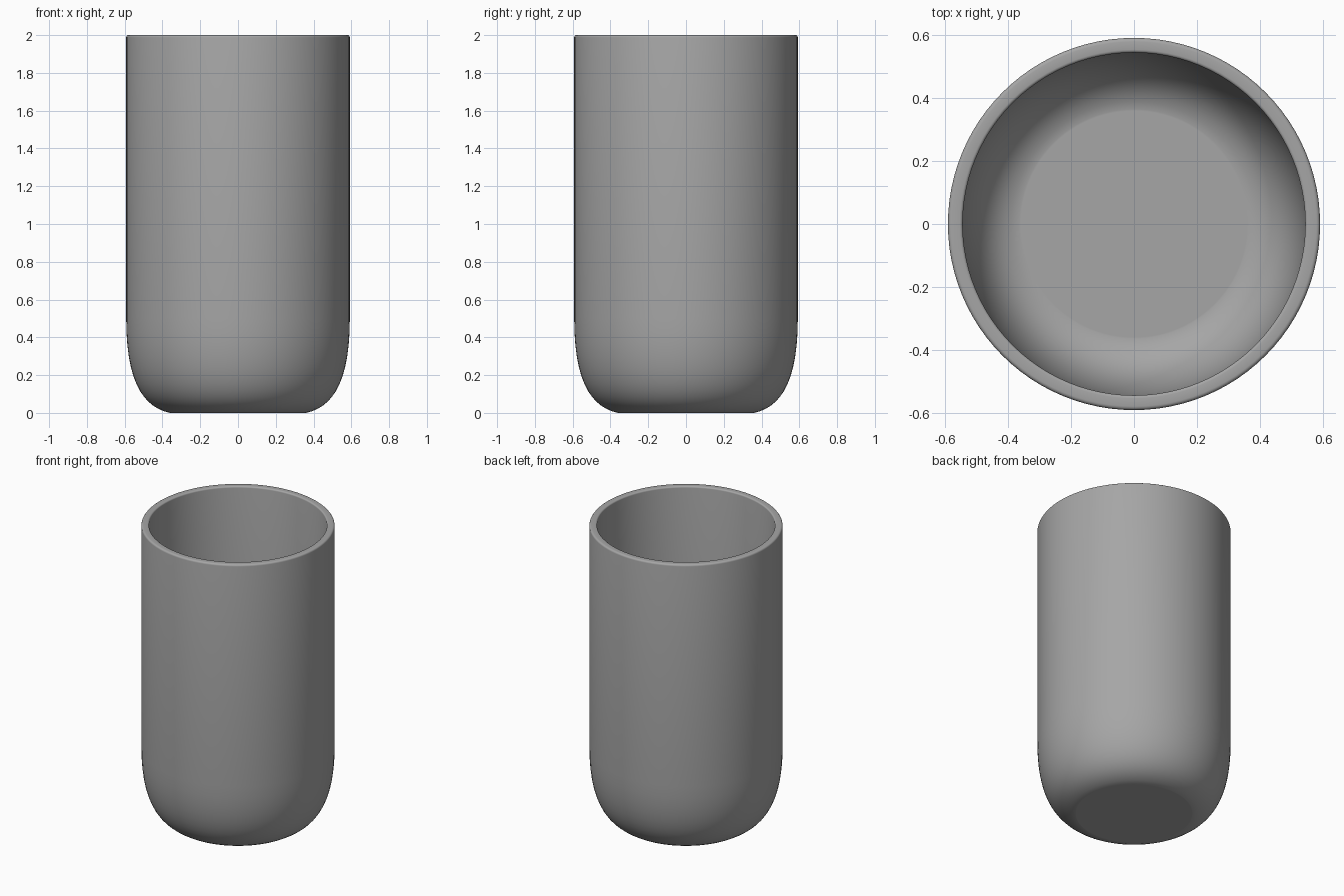
import bpy, bmesh, math
from mathutils import Vector
from mathutils.geometry import interpolate_bezier

cube = bpy.data.objects.get("Cube")
if cube:
    bpy.data.objects.remove(cube)

SEGMENTS = 96
HEIGHT = 2.0
OUTER, INNER = 0.592, 0.545
BEVEL = 0.012


def bend(start, handle_a, handle_b, end, steps=14):
    """Points (radius, height) along a Bezier curve."""
    pts = [Vector((x, 0, z)) for x, z in (start, handle_a, handle_b, end)]
    return [(p.x, p.z) for p in interpolate_bezier(*pts, steps)]


def arc(cx, cz, radius, start, end, steps=4):
    """Points on a small rounded edge, angles in degrees."""
    angles = [math.radians(start + (end - start) * i / steps) for i in range(steps + 1)]
    return [(cx + radius * math.cos(a), cz + radius * math.sin(a)) for a in angles]


# Wall section from the base centre, up the outside, over the rim, down to the floor
profile = [(0, 0), (0.355, 0)]
profile += bend((0.36, 0), (0.5, 0.03), (OUTER, 0.16), (OUTER, 0.5))
profile += arc(OUTER - BEVEL, HEIGHT - BEVEL, BEVEL, 0, 90)
profile += arc(INNER + BEVEL * 0.8, HEIGHT - BEVEL * 0.8, BEVEL * 0.8, 90, 180)
profile += bend((INNER, 0.5), (INNER, 0.19), (0.475, 0.075), (0.365, 0.05))
profile += [(0.36, 0.05), (0, 0.05)]

# Cup body, spun around the vertical axis
bm = bmesh.new()
verts = [bm.verts.new((r, 0, z)) for r, z in profile]
edges = [bm.edges.new(pair) for pair in zip(verts, verts[1:])]
bmesh.ops.spin(bm, geom=verts + edges, cent=(0, 0, 0), axis=(0, 0, 1),
               angle=math.tau, steps=SEGMENTS, use_merge=False)
bmesh.ops.remove_doubles(bm, verts=bm.verts, dist=0.0002)
bmesh.ops.recalc_face_normals(bm, faces=bm.faces)
mesh = bpy.data.meshes.new("cup_body")
bm.to_mesh(mesh)
bm.free()

cup = bpy.data.objects.new("cup_body", mesh)
bpy.context.collection.objects.link(cup)

# Plain grey finish
grey = bpy.data.materials.new("plain_grey")
grey.use_nodes = True
colour = (0.38, 0.38, 0.38, 1)
grey.diffuse_color = colour
grey.node_tree.nodes["Principled BSDF"].inputs["Base Color"].default_value = colour
mesh.materials.append(grey)

# Smooth shading with crisp edges kept
bpy.ops.object.select_all(action="DESELECT")
cup.select_set(True)
bpy.context.view_layer.objects.active = cup
bpy.ops.object.shade_smooth_by_angle(angle=math.radians(30))
